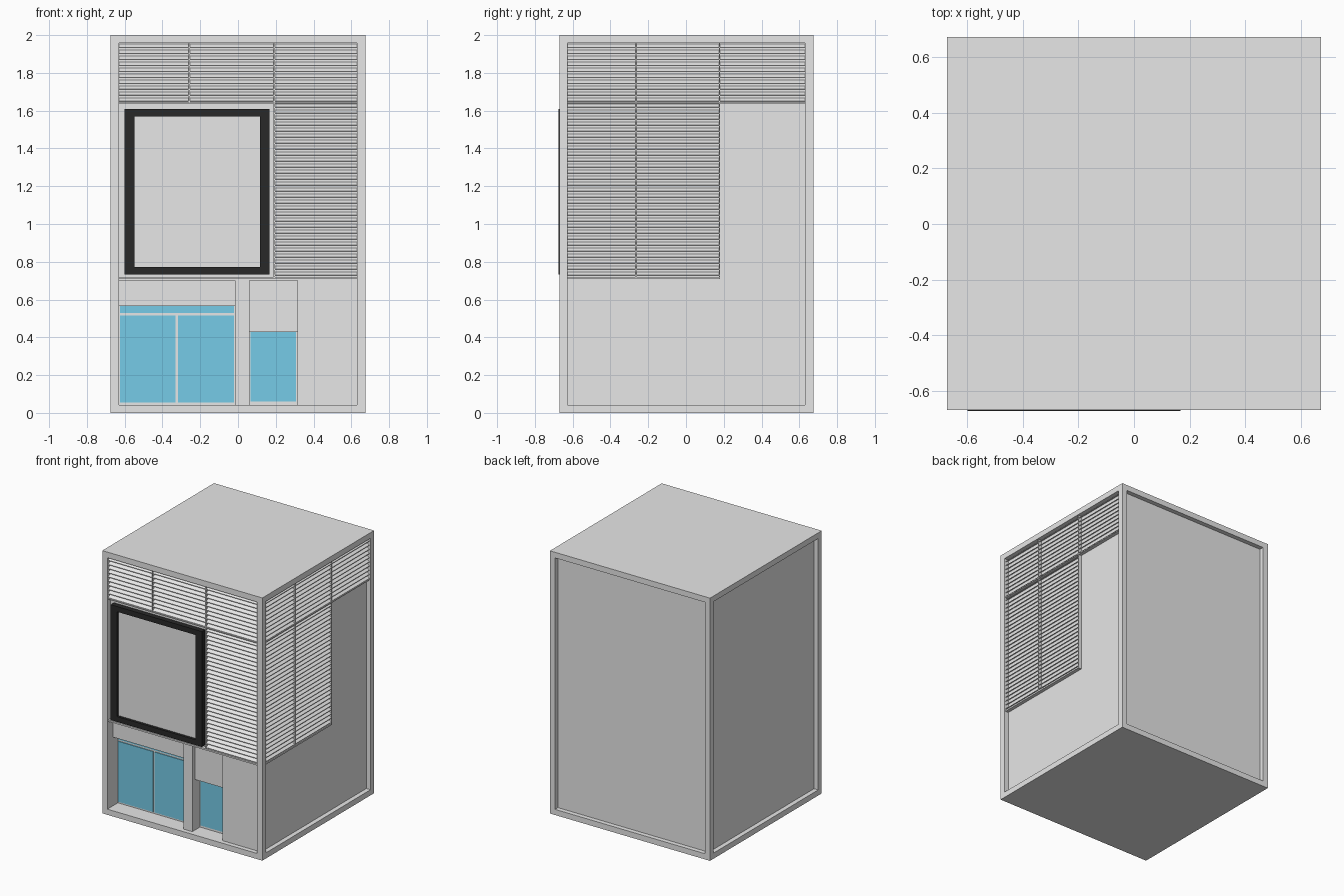
import bpy, bmesh
from mathutils import Matrix, Vector

cube = bpy.data.objects.get("Cube")
if cube:
    bpy.data.objects.remove(cube)


def material(name, rgb):
    m = bpy.data.materials.new(name)
    m.use_nodes = True
    m.diffuse_color = (*rgb, 1)
    m.node_tree.nodes["Principled BSDF"].inputs["Base Color"].default_value = (*rgb, 1)
    return m


GREY = material("light_grey", (0.8, 0.8, 0.8))
BLACK = material("black_frame", (0.022, 0.022, 0.022))
BLUE = material("blue_glass", (0.18, 0.60, 0.80))

# Main dimensions
HALF = 0.674
FRONT = -0.670
BORDER = 0.043
WALL = 0.035       # depth of the walls behind the outer frame
DOORS = 0.127      # depth of the doors behind the outer frame
SILL = 0.72
BAND = 1.64
TOP = 2 - BORDER
EDGE = HALF - BORDER
NEAR = FRONT + BORDER
MID = 0.192


def finish(name, bm, mat):
    bmesh.ops.recalc_face_normals(bm, faces=bm.faces)
    mesh = bpy.data.meshes.new(name)
    bm.to_mesh(mesh)
    bm.free()
    mesh.materials.append(mat)
    ob = bpy.data.objects.new(name, mesh)
    bpy.context.collection.objects.link(ob)


def place(side, u, depth, z):
    """Point on the front or the louvred side, depth measured inwards."""
    if side == "front":
        return Vector((u, FRONT + depth, z))
    return Vector((HALF - depth, u, z))


def prism(bm, side, u0, u1, profile):
    """Sweep a (depth, z) profile along the wall."""
    a, b = [[bm.verts.new(place(side, u, d, z)) for d, z in profile] for u in (u0, u1)]
    bm.faces.new(a)
    bm.faces.new(b)
    for i in range(len(a)):
        j = (i + 1) % len(a)
        bm.faces.new((a[i], a[j], b[j], b[i]))


def block(bm, side, u0, u1, z0, z1, d0, d1):
    prism(bm, side, u0, u1, [(d0, z0), (d1, z0), (d1, z1), (d0, z1)])


def part(name, mat, *blocks):
    bm = bmesh.new()
    for b in blocks:
        block(bm, "front", *b)
    finish(name, bm, mat)


# Building shell: a box with each wall sunk behind a border
bm = bmesh.new()
bmesh.ops.create_cube(bm, size=1)
bm.transform(Matrix.Translation((0, (HALF + FRONT) / 2, 1))
             @ Matrix.Diagonal((2 * HALF, HALF - FRONT, 2, 1)))
bm.normal_update()
for f in [f for f in bm.faces if abs(f.normal.z) < 0.5]:
    inward = -f.normal.copy()
    depth = DOORS if f.normal.y < -0.5 else WALL
    bmesh.ops.inset_region(bm, faces=[f], thickness=BORDER, use_even_offset=True)
    rim = bmesh.ops.extrude_face_region(bm, geom=[f])["geom"]
    bmesh.ops.delete(bm, geom=[f], context="FACES_ONLY")
    bmesh.ops.translate(bm, vec=inward * depth,
                        verts=[v for v in rim if isinstance(v, bmesh.types.BMVert)])
finish("building_shell", bm, GREY)

# Front facade in front of the door wall
part("upper_wall", GREY, (-EDGE, EDGE, 0.70, TOP, WALL, DOORS))
part("entrance_column", GREY, (-0.015, 0.06, BORDER, 0.70, WALL, DOORS))
part("entrance_pier", GREY, (0.314, EDGE, BORDER, 0.70, WALL, DOORS))
part("wide_shutter", GREY, (-EDGE, -0.015, 0.566, 0.70, 0.067, DOORS))
part("narrow_shutter", GREY, (0.06, 0.314, 0.428, 0.70, 0.067, DOORS))

# Glass plates
glass = (DOORS - 0.006, DOORS)
part("double_door_glass", BLUE,
     (-0.625, -0.330, 0.055, 0.515, *glass),
     (-0.318, -0.022, 0.055, 0.515, *glass))
part("transom_glass", BLUE, (-0.625, -0.022, 0.528, 0.566, *glass))
part("single_door_glass", BLUE, (0.067, 0.306, 0.06, 0.428, *glass))

# Display board with a black surround
left, right, low, high, rim = -0.60, 0.168, 0.732, 1.61, 0.052
proud = -0.0045
part("display_frame", BLACK,
     (left, left + rim, low, high, proud, WALL),
     (right - rim, right, low, high, proud, WALL),
     (left + rim, right - rim, low, low + 0.04, proud, WALL),
     (left + rim, right - rim, high - 0.04, high, proud, WALL))
part("display_panel", GREY, (left + rim, right - rim, low + 0.03, high - 0.03, 0.015, WALL))


def louvres(name, side, bays, pitch=0.0315):
    """Thin sloping slats filling each (u0, u1, z0, z1) bay."""
    bm = bmesh.new()
    for u0, u1, z0, z1 in bays:
        count = round((z1 - z0) / pitch)
        step = (z1 - z0) / count
        for i in range(count):
            z = z0 + i * step + 0.006
            prism(bm, side, u0, u1, [(0.009, z), (0.009, z + 0.004),
                                     (WALL, z + 0.021), (WALL, z + 0.017)])
    finish(name, bm, GREY)


def mullions(name, side, bars):
    bm = bmesh.new()
    for bar in bars:
        block(bm, side, *bar, 0.008, WALL)
    finish(name, bm, GREY)


# Louvres and dividers, front
bar = 0.003
louvres("front_louvres", "front", [
    (-EDGE, -0.258, BAND, TOP), (-0.258, MID, BAND, TOP),
    (MID, EDGE, BAND, TOP), (MID, EDGE, SILL, BAND)])
mullions("front_mullions", "front", [
    (-0.258 - bar, -0.258 + bar, BAND, TOP),
    (MID - bar, MID + bar, SILL, TOP),
    (-EDGE, EDGE, BAND - bar, BAND + bar),
    (-EDGE, EDGE, SILL - 0.012, SILL)])

# Louvres and dividers, left side
post, end = -0.265, 0.177
louvres("side_louvres", "side", [
    (NEAR, post, BAND, TOP), (post, end, BAND, TOP), (end, EDGE, BAND, TOP),
    (NEAR, post, SILL, BAND), (post, end, SILL, BAND)])
mullions("side_mullions", "side", [
    (post - bar, post + bar, SILL, TOP),
    (end - bar, end + bar, SILL, TOP),
    (NEAR, EDGE, BAND - bar, BAND + bar),
    (NEAR, end + bar, SILL - 0.012, SILL)])
